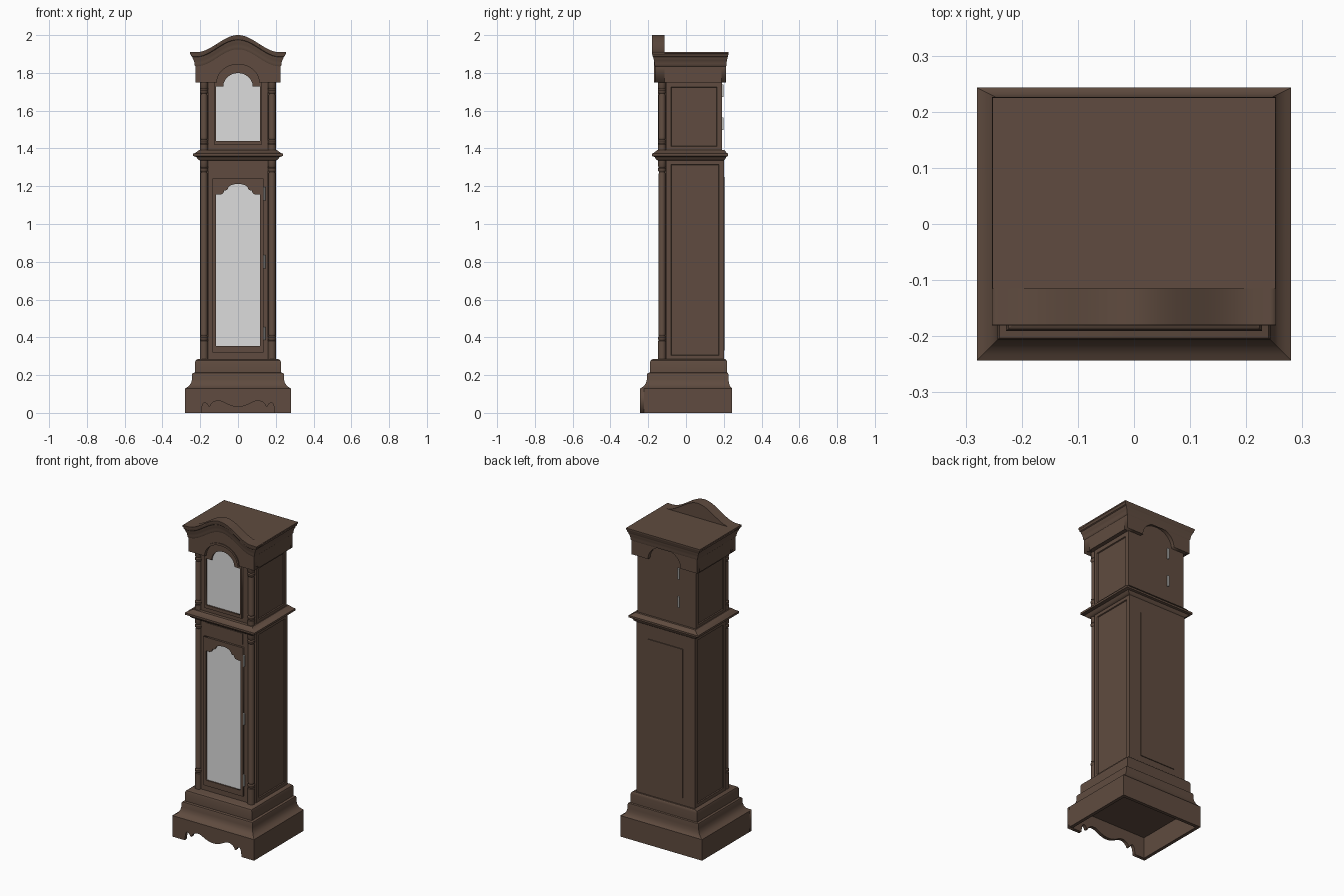
import bpy, bmesh, math

if "Cube" in bpy.data.objects:
    bpy.data.objects.remove(bpy.data.objects["Cube"])

def material(name, rgb):
    m = bpy.data.materials.new(name)
    m.diffuse_color = (*rgb, 1)
    m.use_nodes = True
    m.node_tree.nodes["Principled BSDF"].inputs["Base Color"].default_value = m.diffuse_color
    return m

WOOD = material("dark wood", (0.115, 0.071, 0.050))
GLASS = material("pale glass", (0.72, 0.72, 0.72))
METAL = material("grey metal", (0.55, 0.55, 0.53))

def finish(name, bm, mat=WOOD, smooth=False):
    me = bpy.data.meshes.new(name)
    bm.to_mesh(me)
    bm.free()
    ob = bpy.data.objects.new(name, me)
    bpy.context.collection.objects.link(ob)
    me.materials.append(mat)
    if smooth:
        bpy.ops.object.select_all(action='DESELECT')
        ob.select_set(True)
        bpy.context.view_layer.objects.active = ob
        bpy.ops.object.shade_smooth_by_angle(angle=math.radians(35))
    return ob

def loft(bm, rings, caps=True):
    vs = [[bm.verts.new(p) for p in r] for r in rings]
    n = len(vs[0])
    for a, b in zip(vs, vs[1:]):
        for i in range(n):
            j = (i + 1) % n
            bm.faces.new((a[i], a[j], b[j], b[i]))
    if caps:
        bm.faces.new(vs[0][::-1])
        bm.faces.new(vs[-1])

def rect(z, hx, yf, yb):
    return [(-hx, yf, z), (hx, yf, z), (hx, yb, z), (-hx, yb, z)]

def tiers(name, rows, smooth=False):
    bm = bmesh.new()
    loft(bm, [rect(*r) for r in rows])
    return finish(name, bm, smooth=smooth)

def box(name, x0, x1, y0, y1, z0, z1, mat=WOOD):
    bm = bmesh.new()
    loft(bm, [[(x0, y0, z), (x1, y0, z), (x1, y1, z), (x0, y1, z)] for z in (z0, z1)])
    return finish(name, bm, mat)

def plate(name, outlines, y0, y1, mat=WOOD):
    """Flat board in the xz plane; inner outlines become holes."""
    cu = bpy.data.curves.new(name, 'CURVE')
    cu.dimensions = '2D'
    cu.fill_mode = 'BOTH'
    cu.extrude = (y1 - y0) / 2
    for pts in outlines:
        s = cu.splines.new('POLY')
        s.points.add(len(pts) - 1)
        for p, (x, z) in zip(s.points, pts):
            p.co = (x, z, 0, 1)
        s.use_cyclic_u = True
    ob = bpy.data.objects.new(name, cu)
    bpy.context.collection.objects.link(ob)
    ob.location.y = (y0 + y1) / 2
    ob.rotation_euler.x = math.pi / 2
    cu.materials.append(mat)
    bpy.ops.object.select_all(action='DESELECT')
    ob.select_set(True)
    bpy.context.view_layer.objects.active = ob
    bpy.ops.object.convert(target='MESH')
    return ob

def lathe(name, x, y, prof, mat=WOOD, n=20):
    bm = bmesh.new()
    loft(bm, [[(x + r * math.cos(2 * math.pi * i / n), y + r * math.sin(2 * math.pi * i / n), z)
               for i in range(n)] for r, z in prof])
    return finish(name, bm, mat, True)

def mirrored(right):
    """Right half of an outline (bottom to top) -> whole outline."""
    return right + [(-x, z) for x, z in reversed(right) if abs(x) > 1e-6]

def arc(cx, cz, rx, rz, a0=0, a1=90, n=12):
    return [(cx + rx * math.cos(math.radians(a0 + (a1 - a0) * i / n)),
             cz + rz * math.sin(math.radians(a0 + (a1 - a0) * i / n))) for i in range(n + 1)]

def lift(x):
    return 0.045 * (1 + math.cos(math.pi * x / 0.22)) if abs(x) < 0.22 else 0.0

def panelled(name, z0, z1, yb):
    """Case section with sunk panels in both sides."""
    bm = bmesh.new()
    loft(bm, [rect(z, 0.2, -0.105, yb) for z in (z0, z1)])
    bm.normal_update()
    sides = [f for f in bm.faces if abs(f.normal.x) > 0.9]
    bmesh.ops.inset_individual(bm, faces=sides, thickness=0.035, depth=0)
    bmesh.ops.inset_individual(bm, faces=sides, thickness=0.004, depth=-0.006)
    return finish(name, bm)

# --- base: hollow skirt with scrolled front, then stepped mouldings
scroll = ([(0.28, 0.13), (0.28, 0), (0.195, 0), (0.192, 0.022)] + arc(0.175, 0.03, 0.015, 0.025, 0, 90, 6)
          + [(0.163, 0.047), (0.156, 0.033), (0.148, 0.033), (0.143, 0.045), (0.132, 0.056),
             (0.115, 0.064), (0.095, 0.064), (0.075, 0.056), (0.05, 0.043), (0.025, 0.035), (0, 0.032)])
plate("base_skirt_front", [mirrored(scroll)], -0.243, -0.223)
for s, nm in ((1, "right"), (-1, "left")):
    box("base_skirt_" + nm, min(s * .28, s * .26), max(s * .28, s * .26), -0.243, 0.243, 0, 0.13)
box("base_skirt_back", -0.28, 0.28, 0.223, 0.243, 0, 0.13)
base = [(.13, .28), (.135, .27), (.145, .257), (.16, .248), (.18, .243), (.203, .243), (.21, .24),
        (.214, .228), (.268, .228), (.278, .224), (.284, .214)]
tiers("base_moulding", [(z, h, -(.243 - (.28 - h)), .243 - (.28 - h) * .5) for z, h in base], True)

# --- trunk and hood cases with front boards set between the columns
panelled("trunk_case", 0.28, 1.34, 0.20)
panelled("hood_case", 1.385, 1.75, 0.19)
box("hood_case_top", -0.2, 0.2, -0.105, 0.19, 1.75, 1.895)
box("trunk_front", -0.16, 0.16, -0.132, -0.1, 0.28, 1.34)
box("hood_front", -0.16, 0.16, -0.132, -0.1, 1.385, 1.86)
box("trunk_back_panel", -0.12, 0.12, 0.195, 0.205, 0.33, 1.25)

# --- waist moulding
waist = [(1.335, .2), (1.343, .213), (1.355, .22), (1.36, .238), (1.372, .238), (1.377, .225), (1.392, .205)]
tiers("waist_moulding", [(z, h, -(.148 + (h - .2) * .85), .2 + (h - .2) * .6) for z, h in waist], True)

# --- trunk door, glass, panel above
scallop = mirrored([(.117, .355), (.117, 1.155), (.092, 1.155)] + arc(.092, 1.178, .018, .022, -80, -180, 5)
                   + [(.066, 1.178)] + arc(.066, 1.192, .014, .014, -90, -180, 4)
                   + arc(0, 1.192, .05, .02, 0, 90, 8))
plate("trunk_door", [[(-.135, .32), (.135, .32), (.135, 1.24), (-.135, 1.24)], scallop], -0.145, -0.131)
box("trunk_glass", -0.12, 0.12, -0.137, -0.131, 0.35, 1.22, GLASS)
box("trunk_upper_panel", -0.127, 0.127, -0.137, -0.131, 1.257, 1.325)
for z in (0.42, 0.80, 1.16):
    lathe("trunk_door_hinge", 0.14, -0.142, [(.005, z - .035), (.005, z + .035)], METAL, 10)

# --- hood door with arched glass
door = mirrored([(.127, 1.42), (.127, 1.75)] + arc(0, 1.75, .112, .097))
pane = mirrored([(.117, 1.44), (.117, 1.727), (.08, 1.727)] + arc(0, 1.727, .078, .072))
plate("hood_door", [door, pane], -0.147, -0.131)
plate("hood_glass", [mirrored([(.12, 1.435), (.12, 1.735)] + arc(0, 1.735, .09, .075))], -0.138, -0.131, GLASS)

# --- turned corner columns
def column(name, x, z0, z1, foot):
    prof = [(.021, z0), (.021, z0 + foot), (.017, z0 + foot + .004), (.022, z0 + foot + .012),
            (.022, z0 + foot + .02), (.016, z0 + foot + .028), (.019, z0 + foot + .035), (.018, z0 + foot + .04)]
    top = [(.018, z1 - .075), (.016, z1 - .065), (.022, z1 - .055), (.022, z1 - .047), (.017, z1 - .04),
           (.021, z1 - .034), (.021, z1)]
    lathe(name, x, -0.127, prof + top)

for s in (-1, 1):
    column("trunk_column", s * .18, .28, 1.34, .10)
    column("hood_column", s * .18, 1.385, 1.755, .035)

# --- frieze: front and back boards with arch notches, plain sides
xs = [-0.225 + 0.45 * i / 40 for i in range(41)]
notch = mirrored([(.112, 1.75)] + arc(0, 1.75, .112, .095))[1:]
front = [(-.225, 1.75)] + notch[::-1] + [(.225, 1.75)]
plate("frieze_front", [front + [(x, 1.9 + lift(x)) for x in reversed(xs)]], -0.164, -0.115)
plate("frieze_back", [front + [(.225, 1.9), (-.225, 1.9)]], 0.188, 0.212)
for s in (-1, 1):
    box("frieze_side", min(s * .195, s * .225), max(s * .195, s * .225), -0.163, 0.211, 1.75, 1.9)
ring = arc(0, 1.75, .124, .108, 0, 180, 24) + arc(0, 1.75, .112, .095, 180, 0, 24)
plate("frieze_arch_bead", [ring], -0.169, -0.16)

# --- cornice moulding that rises in a bell curve over the front
prof = [(0, 1.835), (.004, 1.84), (.005, 1.85), (.009, 1.866), (.015, 1.876), (.016, 1.884),
        (.022, 1.888), (.024, 1.898), (.028, 1.902), (.028, 1.91)]
rings = []
for o, z in prof:
    h, yb = .225 + o, .212 + o * .5
    fr = [(h * (i / 24 - 1), -.164 - o * .6, z + lift(h * (i / 24 - 1))) for i in range(49)]
    rings.append(fr + [(h, yb, z), (-h, yb, z)])
bm = bmesh.new()
loft(bm, rings, caps=False)
finish("cornice", bm, smooth=True)
cx = [-0.253 + 0.506 * i / 48 for i in range(49)]
plate("cornice_crest", [[(x, 1.898 + lift(x)) for x in cx] + [(x, 1.91 + lift(x)) for x in reversed(cx)]],
      -0.18, -0.115)
box("hood_roof", -0.2525, 0.2525, -0.15, 0.2255, 1.903, 1.91)

# --- hinges of the rear hood door
for z in (1.53, 1.705):
    box("rear_hinge", -0.09, -0.08, 0.189, 0.199, z - .033, z + .033, METAL)
